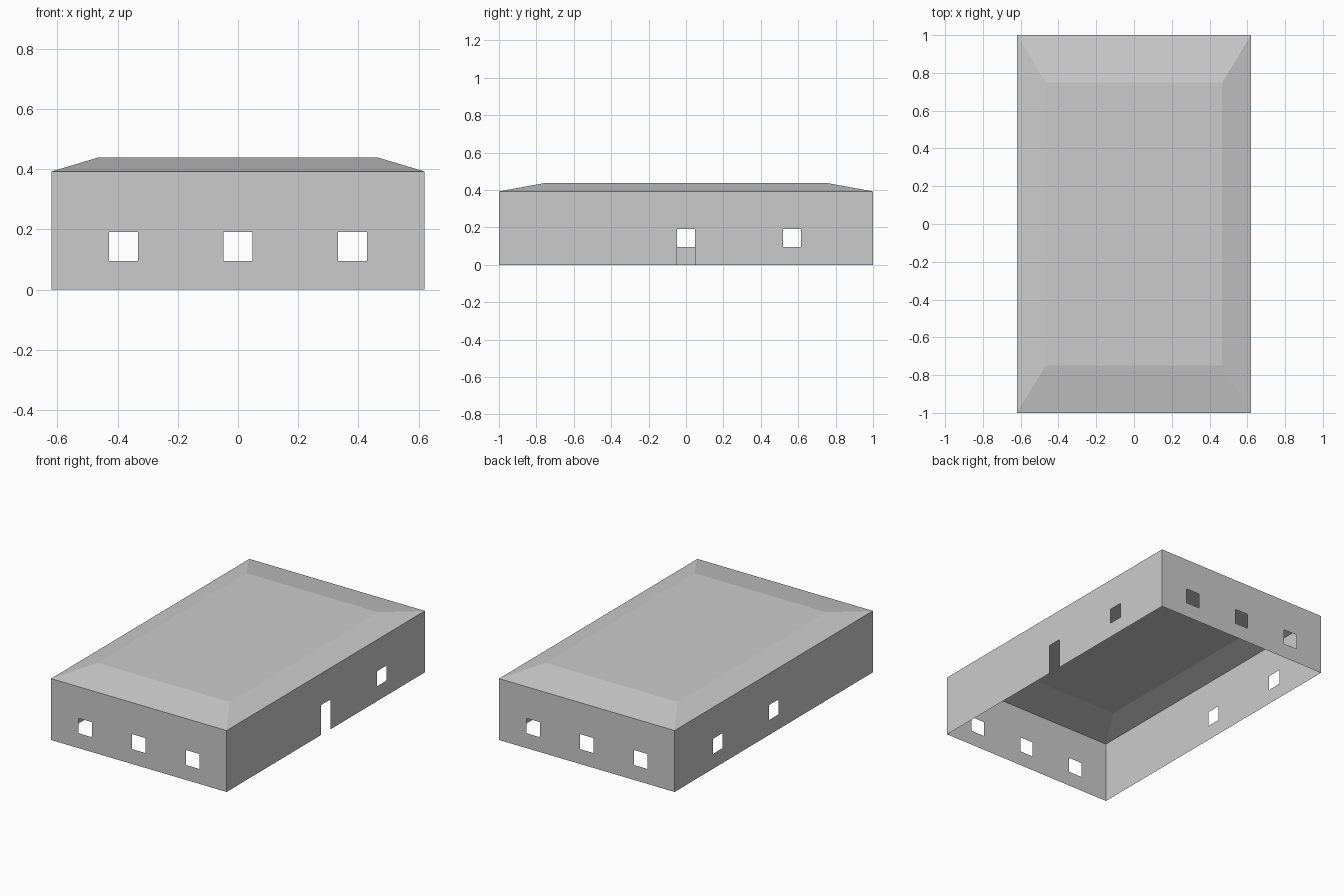
import bpy, bmesh
from mathutils import Vector

if "Cube" in bpy.data.objects:
    bpy.data.objects.remove(bpy.data.objects["Cube"])

HX, HY, EAVE, TOP = 0.62, 1.0, 0.392, 0.438   # half width, half depth, wall and roof heights
IX, IY = 0.467, 0.75                          # half size of the flat roof top
R, SILL, HEAD = 0.048, 0.095, 0.191           # half opening width, window bottom and top


def finish(bm, name):
    mesh = bpy.data.meshes.new(name)
    bm.to_mesh(mesh)
    bm.free()
    obj = bpy.data.objects.new(name, mesh)
    bpy.context.collection.objects.link(obj)
    return obj


def wall(bm, centre, along, half, windows, doors=()):
    """Single-sheet wall; openings are given by their centre along the wall."""
    centre, along = Vector(centre), Vector(along)
    cuts = sorted([-half, half] + [c + s * R for c in (*windows, *doors) for s in (-1, 1)])
    levels = [0, SILL, HEAD, EAVE]
    for a, b in zip(cuts, cuts[1:]):
        mid = (a + b) / 2
        is_window = any(abs(mid - c) < R / 2 for c in windows)
        is_door = any(abs(mid - c) < R / 2 for c in doors)
        for row, (lo, hi) in enumerate(zip(levels, levels[1:])):
            if (row == 1 and is_window) or (row < 2 and is_door):
                continue
            corners = [(a, lo), (b, lo), (b, hi), (a, hi)]
            bm.faces.new([bm.verts.new(centre + along * u + Vector((0, 0, z)))
                          for u, z in corners])


# Walls with windows and one door
bm = bmesh.new()
wall(bm, (0, -HY, 0), (1, 0, 0), HX, (-0.38, 0, 0.38))      # front
wall(bm, (0, HY, 0), (-1, 0, 0), HX, (-0.38, 0, 0.38))      # back
wall(bm, (HX, 0, 0), (0, 1, 0), HY, (0.567,), (0,))         # right, with door
wall(bm, (-HX, 0, 0), (0, -1, 0), HY, (-0.567, 0))          # left
bmesh.ops.remove_doubles(bm, verts=bm.verts, dist=0.0001)
finish(bm, "walls")

# Low hipped roof with a flat top
bm = bmesh.new()
corners = [(-1, -1), (1, -1), (1, 1), (-1, 1)]
eave = [bm.verts.new((x * HX, y * HY, EAVE)) for x, y in corners]
flat = [bm.verts.new((x * IX, y * IY, TOP)) for x, y in corners]
for i in range(4):
    j = (i + 1) % 4
    bm.faces.new((eave[i], eave[j], flat[j], flat[i]))
bm.faces.new(flat)
finish(bm, "roof")
